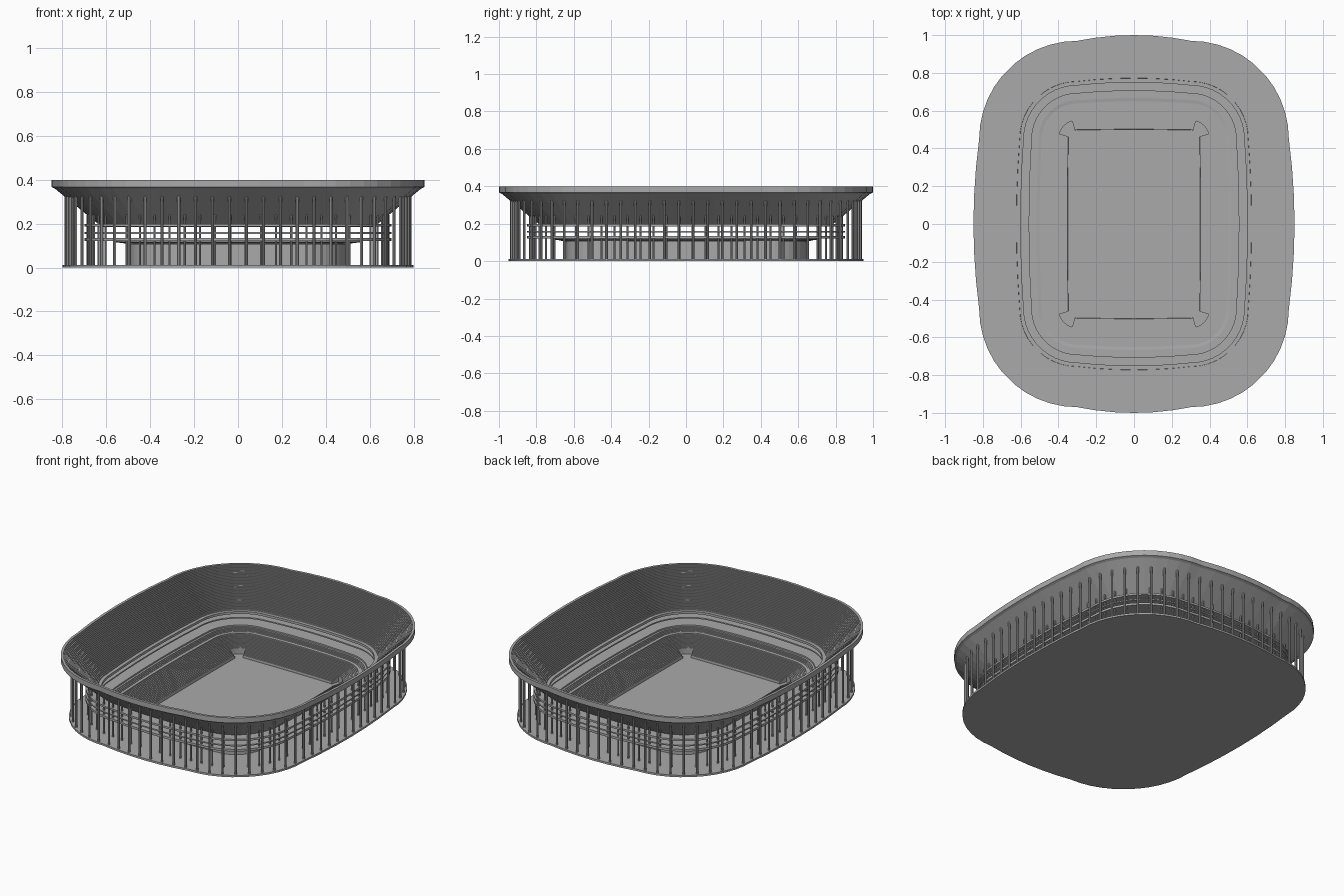
import bpy, bmesh, math
from mathutils import Matrix, Vector

if "Cube" in bpy.data.objects:
    bpy.data.objects.remove(bpy.data.objects["Cube"], do_unlink=True)

CORE = (0.30, 0.45)        # corner centres shared by every ring
ARC = [0, 8, 16, 16, 24, 32, 40, 50, 58, 66, 74, 74, 82, 90]
GATE = range(3, 11)        # arc samples that belong to a corner gateway
GATE_DEPTH = 0.405

grey = bpy.data.materials.new("concrete_grey")
grey.use_nodes = True
tone = (0.40, 0.40, 0.40, 1)
grey.diffuse_color = tone
grey.node_tree.nodes["Principled BSDF"].inputs["Base Color"].default_value = tone


def finish(name, bm):
    mesh = bpy.data.meshes.new(name)
    bm.to_mesh(mesh)
    bm.free()
    mesh.materials.append(grey)
    obj = bpy.data.objects.new(name, mesh)
    bpy.context.collection.objects.link(obj)
    return obj


def ring(a, gated=False):
    """Rounded rectangle with gently bowed sides, half width a."""
    cx, cy = CORE
    grow = a - cx
    quarter = []
    for i, deg in enumerate(ARC):
        g = max(grow, GATE_DEPTH - cx) if gated and i in GATE else grow
        r, t = g * 0.945, math.radians(deg)
        quarter.append((cx + r * math.cos(t), cy + r * math.sin(t)))
    mirrored_x = [(-x, y) for x, y in reversed(quarter)]
    bow = [-0.67, -0.33, 0, 0.33, 0.67]
    end = [(-t * cx, cy + grow * (1 - 0.055 * t * t)) for t in bow]
    side = [(-cx - grow * (1 - 0.055 * t * t), -t * cy) for t in bow]
    half = quarter + end + mirrored_x + side
    return half + [(-x, -y) for x, y in half]


def sweep(name, profile, gated=False):
    """Carry a closed (half width, height) section around the ring."""
    bm = bmesh.new()
    loops = [[bm.verts.new((x, y, z)) for x, y in ring(a, gated)] for a, z in profile]
    n = len(loops[0])
    for k, low in enumerate(loops):
        high = loops[(k + 1) % len(loops)]
        for i in range(n):
            j = (i + 1) % n
            bm.faces.new((low[i], low[j], high[j], high[i]))
    bmesh.ops.remove_doubles(bm, verts=bm.verts, dist=1e-5)
    bmesh.ops.dissolve_degenerate(bm, edges=bm.edges, dist=1e-6)
    bmesh.ops.recalc_face_normals(bm, faces=bm.faces)
    return finish(name, bm)


def plate(name, a, z0, z1):
    """Solid slab filling a ring."""
    bm = bmesh.new()
    base = bm.faces.new([bm.verts.new((x, y, z0)) for x, y in ring(a)])
    top = bmesh.ops.extrude_face_region(bm, geom=[base])["geom"]
    bmesh.ops.translate(bm, vec=(0, 0, z1 - z0),
                        verts=[v for v in top if isinstance(v, bmesh.types.BMVert)])
    bmesh.ops.remove_doubles(bm, verts=bm.verts, dist=1e-5)
    bmesh.ops.recalc_face_normals(bm, faces=bm.faces)
    return finish(name, bm)


def steps(a0, z0, a1, z1, rows):
    """Stair section: riser then tread for each seating row."""
    pts = []
    for i in range(rows):
        a, b = (a0 + (a1 - a0) * k / rows for k in (i, i + 1))
        z = z0 + (z1 - z0) * (i + 1) / rows
        pts += [(a, z), (b, z)]
    return pts


def spaced(a, count):
    """Even points along a ring, starting half a bay off the front centre."""
    pts = [Vector(p) for p in ring(a)]
    start = min(range(len(pts)), key=lambda i: abs(pts[i].x) + abs(pts[i].y + a + 0.15))
    pts = pts[start:] + pts[:start + 1]
    lengths = [(q - p).length for p, q in zip(pts, pts[1:])]
    bay = sum(lengths) / count
    walked, k = 0.0, 0
    for p, q, d in zip(pts, pts[1:], lengths):
        while k < count and (k + 0.5) * bay <= walked + d:
            yield p.lerp(q, ((k + 0.5) * bay - walked) / d)
            k += 1
        walked += d


def columns(name, a, count, radius, z0, z1):
    bm = bmesh.new()
    for p in spaced(a, count):
        bmesh.ops.create_cone(bm, cap_ends=True, segments=8, radius1=radius, radius2=radius,
                              depth=z1 - z0,
                              matrix=Matrix.Translation((p.x, p.y, (z0 + z1) / 2)))
    return finish(name, bm)


# Ground slab and playing field
plate("ground_slab", 0.80, 0.0, 0.012)
plate("playing_field", 0.415, 0.011, 0.016)

# Lower seating bowl with gateways in its four corners
sweep("lower_seating",
      [(0.35, 0.012), (0.35, 0.026)] + steps(0.352, 0.026, 0.55, 0.125, 24)
      + [(0.56, 0.125), (0.555, 0.115), (0.50, 0.108), (0.50, 0.012)], gated=True)

# Upper seating bowl with its sloping underside and outer rim
sweep("upper_seating",
      [(0.60, 0.185), (0.60, 0.20), (0.622, 0.20)] + steps(0.623, 0.20, 0.84, 0.40, 32)
      + [(0.85, 0.40), (0.85, 0.367), (0.835, 0.36), (0.62, 0.185)])

# Concourse floors between the two bowls
for name, inner, z0, z1 in (("lower_concourse", 0.555, 0.120, 0.134),
                            ("middle_concourse", 0.605, 0.153, 0.161),
                            ("upper_concourse", 0.615, 0.186, 0.198)):
    sweep(name, [(inner, z0), (inner, z1), (0.70, z1), (0.70, z0)])

# Supporting columns
columns("outer_columns", 0.785, 76, 0.007, 0.01, 0.333)
columns("inner_columns", 0.685, 76, 0.005, 0.01, 0.24)
